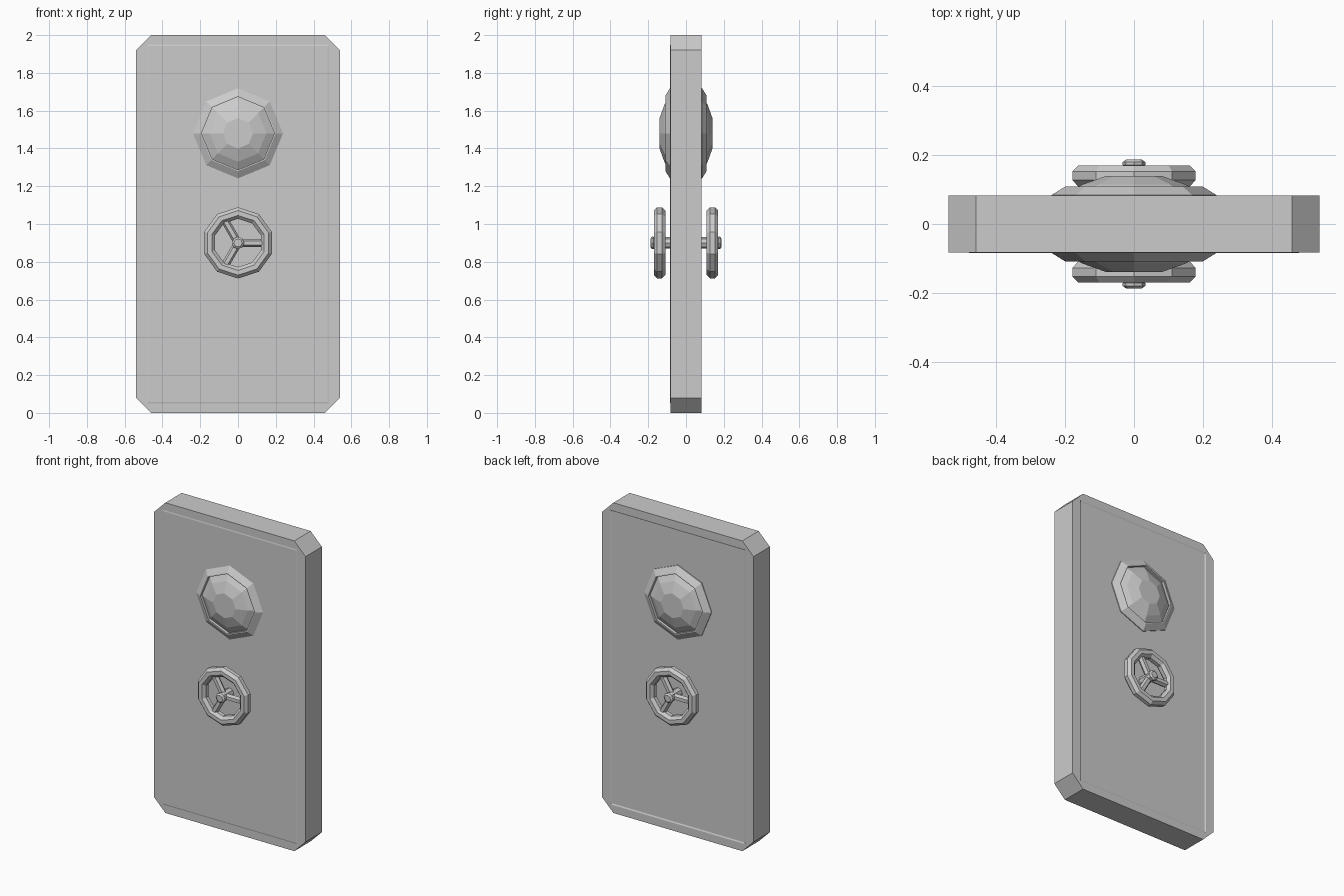
import bpy, bmesh, math
from mathutils import Vector, Matrix

if "Cube" in bpy.data.objects:
    bpy.data.objects.remove(bpy.data.objects["Cube"])


def finish(name, bm, side=1):
    # side -1 turns the part half a revolution about z, onto the back
    if side < 0:
        bmesh.ops.rotate(bm, verts=bm.verts, cent=(0, 0, 0), matrix=Matrix.Rotation(math.pi, 3, 'Z'))
    bmesh.ops.recalc_face_normals(bm, faces=bm.faces)
    me = bpy.data.meshes.new(name)
    bm.to_mesh(me)
    bm.free()
    ob = bpy.data.objects.new(name, me)
    bpy.context.collection.objects.link(ob)
    return ob


def lathe(name, profile, sides, z, side, closed=False):
    # profile of (radius, distance in front of the door centre), spun about y
    bm = bmesh.new()
    rings = []
    for r, d in profile:
        rings.append([bm.verts.new((r * math.sin(2 * math.pi * i / sides), -d,
                                    z + r * math.cos(2 * math.pi * i / sides))) for i in range(sides)])
    pairs = list(zip(rings, rings[1:]))
    if closed:
        pairs.append((rings[-1], rings[0]))
    else:
        bm.faces.new(rings[0])
        bm.faces.new(rings[-1])
    for a, b in pairs:
        for i in range(sides):
            j = (i + 1) % sides
            bm.faces.new((a[i], a[j], b[j], b[i]))
    return finish(name, bm, side)


# Door slab: chamfered outline with a shallow stepped panel on each face
W, H, C, T = 0.54, 1.0, 0.08, 0.083
corners = [(1, 1), (-1, 1), (-1, -1), (1, -1)]
bm = bmesh.new()
outlines = []
for y, step in ((-T, -0.002), (T, -0.004)):
    outer = []
    for sx, sz in corners:
        pair = [(sx * W, 1 + sz * (H - C)), (sx * (W - C), 1 + sz * H)]
        if sx * sz < 0:
            pair.reverse()
        outer += [bm.verts.new((x, y, z)) for x, z in pair]
    yi = y + step
    rim = [bm.verts.new((sx * 0.482, y, 1 + sz * 0.95)) for sx, sz in corners]
    panel = [bm.verts.new((sx * 0.474, yi, 1 + sz * 0.942)) for sx, sz in corners]
    for i in range(4):
        j = (i + 1) % 4
        bm.faces.new((outer[2 * i], outer[2 * i + 1], rim[i]))
        bm.faces.new((outer[2 * i + 1], outer[2 * j], rim[j], rim[i]))
        bm.faces.new((rim[i], rim[j], panel[j], panel[i]))
    bm.faces.new(panel)
    outlines.append(outer)
for i in range(8):
    j = (i + 1) % 8
    bm.faces.new((outlines[0][i], outlines[0][j], outlines[1][j], outlines[1][i]))
finish("door_slab", bm)

WZ, WD = 0.9, 0.14   # wheel centre height and distance
for side, tag in ((1, "front"), (-1, "back")):
    # Porthole: bevelled collar, narrow groove and faceted dome
    lathe("porthole_" + tag, [(0.24, 0.075), (0.24, 0.084), (0.2, 0.109), (0.193, 0.109), (0.193, 0.09),
                              (0.15, 0.115), (0.08, 0.14)], 8, 1.48, side)
    # Wheel rim
    tube = [(0.158 + 0.033 * math.cos(math.radians(22.5 + 45 * k)),
             WD + 0.033 * math.sin(math.radians(22.5 + 45 * k))) for k in range(8)]
    lathe("wheel_rim_" + tag, tube, 10, WZ, side, closed=True)
    # Hub and axle
    lathe("wheel_hub_" + tag, [(0.03, 0.075), (0.03, 0.17), (0.033, 0.172), (0.033, 0.18), (0.022, 0.188)],
          8, WZ, side)
    # Spokes
    bm = bmesh.new()
    for k in range(3):
        d = Vector((math.cos(k * 2 * math.pi / 3), 0, math.sin(k * 2 * math.pi / 3)))
        m = (Matrix.Translation(Vector((0, -WD, WZ)) + d * 0.075)
             @ d.to_track_quat('Z', 'Y').to_matrix().to_4x4())
        bmesh.ops.create_cone(bm, cap_ends=True, segments=6, radius1=0.021, radius2=0.021,
                              depth=0.15, matrix=m)
    finish("wheel_spokes_" + tag, bm, side)
